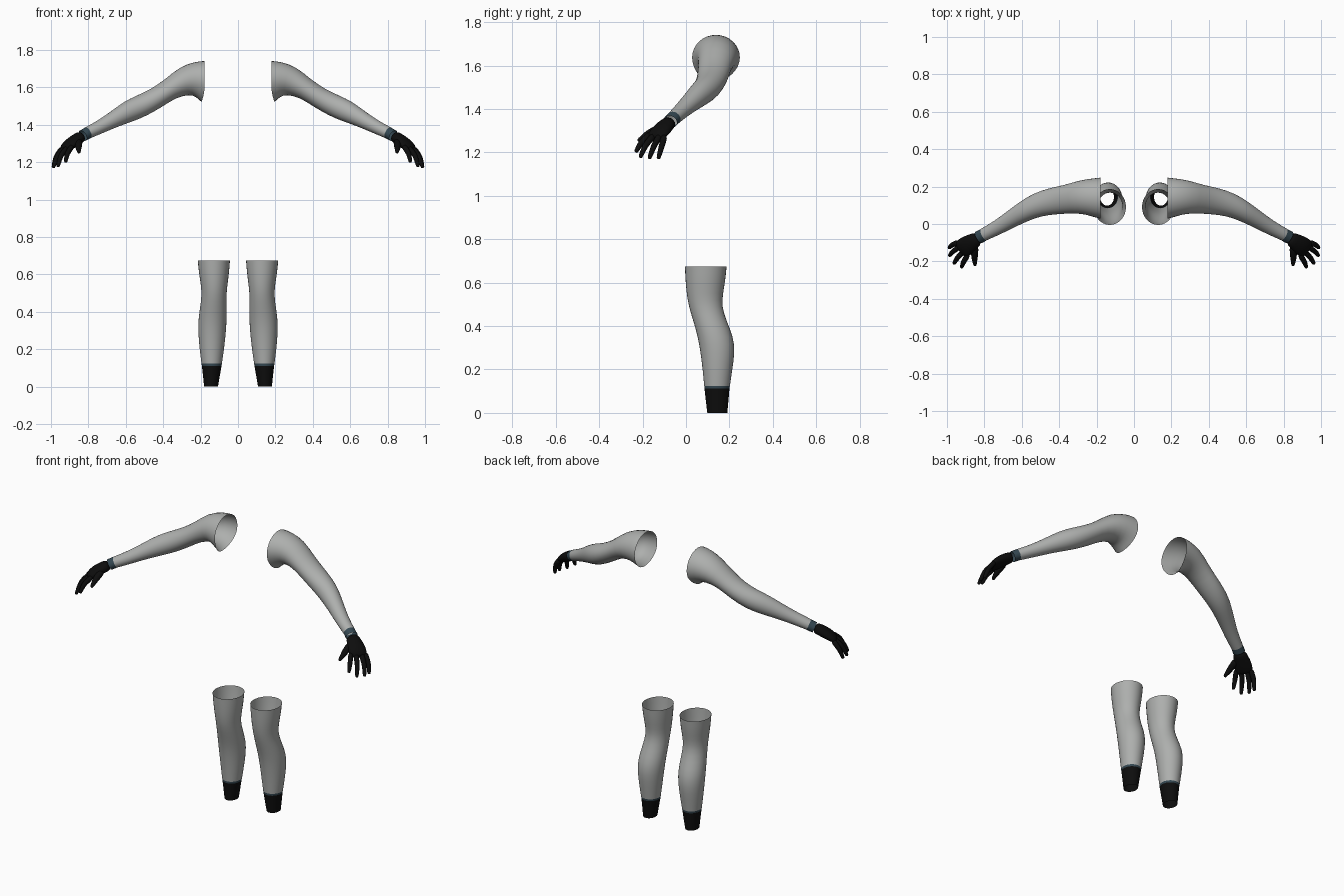
import bpy, math
from mathutils import Vector


def material(name, rgb):
    m = bpy.data.materials.new(name)
    m.diffuse_color = (*rgb, 1)
    return m


SKIN = material("grey skin", (0.42, 0.43, 0.42))
BAND = material("dark teal band", (0.035, 0.065, 0.085))
GLOVE = material("black glove", (0.004, 0.004, 0.004))


def loft(name, rings, mat, sides=16, caps=False):
    """Skin a tube over rings of (centre, tangent, half width, half height), mirrored in x."""
    verts, faces = [], []
    grow = 3 / (2 + math.cos(2 * math.pi / sides))   # offsets subdivision shrinkage
    for c, t, w, h in rings:
        t = Vector(t).normalized()
        side = Vector((-t.y, t.x, 0)).normalized() if abs(t.z) < 0.98 else Vector((1, 0, 0))
        up = t.cross(side)
        for i in range(sides):
            a = 2 * math.pi * i / sides
            verts.append(Vector(c) + side * (w * grow * math.cos(a)) + up * (h * grow * math.sin(a)))
    for r in range(len(rings) - 1):
        for i in range(sides):
            j = (i + 1) % sides
            faces.append((r * sides + i, r * sides + j, (r + 1) * sides + j, (r + 1) * sides + i))
    if caps:
        faces.append(tuple(reversed(range(sides))))
        faces.append(tuple(range((len(rings) - 1) * sides, len(rings) * sides)))
    me = bpy.data.meshes.new(name)
    me.from_pydata(verts, [], faces)
    me.materials.append(mat)
    for p in me.polygons:
        p.use_smooth = True
    ob = bpy.data.objects.new(name, me)
    bpy.context.collection.objects.link(ob)
    ob.modifiers.new("mirror", 'MIRROR').use_mirror_merge = False
    sub = ob.modifiers.new("smooth", 'SUBSURF')
    sub.levels = sub.render_levels = 1
    return ob


def path_rings(points, first_tangent=None):
    """Turn (x, y, z, half width, half height) into rings that follow the path."""
    cs = [Vector(p[:3]) for p in points]
    out = []
    for i, p in enumerate(points):
        t = cs[min(i + 1, len(cs) - 1)] - cs[max(i - 1, 0)]
        if i == 0 and first_tangent:
            t = Vector(first_tangent)
        out.append((cs[i], t, p[3], p[4]))
    return out


# Arm: shoulder opening to wrist, then wrist band, then palm on one shared path
arm_path = path_rings([
    (0.178, 0.138, 1.637, 0.110, 0.104),
    (0.225, 0.143, 1.645, 0.101, 0.094),
    (0.285, 0.145, 1.637, 0.089, 0.079),
    (0.360, 0.132, 1.595, 0.076, 0.056),
    (0.436, 0.123, 1.543, 0.072, 0.056),
    (0.520, 0.102, 1.500, 0.064, 0.060),
    (0.583, 0.070, 1.473, 0.056, 0.058),
    (0.650, 0.030, 1.437, 0.047, 0.046),
    (0.727, -0.018, 1.394, 0.039, 0.036),
    (0.802, -0.056, 1.358, 0.034, 0.032),
    (0.830, -0.072, 1.342, 0.035, 0.031),
    (0.860, -0.092, 1.325, 0.042, 0.030),
    (0.890, -0.113, 1.304, 0.052, 0.029),
    (0.917, -0.132, 1.281, 0.052, 0.023),
    (0.932, -0.142, 1.264, 0.040, 0.012),
], (1, 0, 0))
arm = loft("arm", arm_path[:10], SKIN)
# Armpit point at the lower edge of the shoulder opening
for v in arm.data.vertices[:16]:
    low = max(0, 1.575 - v.co.z)
    v.co += Vector((0.4 * low, -0.3 * low, -0.25 * low))
loft("wrist_band", arm_path[9:11], BAND)
loft("palm", arm_path[10:], GLOVE, caps=True)

# Fingers: knuckle, middle joint, tip
digits = {
    "index_finger": ((0.886, -0.160, 1.288), (0.913, -0.206, 1.247), (0.922, -0.232, 1.200)),
    "middle_finger": ((0.908, -0.143, 1.284), (0.948, -0.185, 1.236), (0.963, -0.212, 1.175)),
    "ring_finger": ((0.926, -0.118, 1.282), (0.970, -0.148, 1.230), (0.987, -0.170, 1.170)),
    "little_finger": ((0.938, -0.098, 1.280), (0.974, -0.112, 1.228), (0.989, -0.128, 1.170)),
    "thumb": ((0.850, -0.115, 1.315), (0.853, -0.178, 1.282), (0.850, -0.222, 1.252)),
}
for name, (a, b, c) in digits.items():
    a, b, c = Vector(a), Vector(b), Vector(c)
    k = 1.3 if name == "thumb" else 1.0
    steps = [(a, 0.015 * k), (a.lerp(b, 0.6), 0.0145 * k), (b, 0.0135 * k),
             (b.lerp(c, 0.6), 0.0115), (b.lerp(c, 0.95), 0.009), (c, 0.005)]
    loft(name, path_rings([(*p, r, r) for p, r in steps]), GLOVE, sides=10, caps=True)

# Leg: height, then x range and y range of each ring
leg_rows = [
    (0.000, 0.107, 0.181, 0.098, 0.190),
    (0.060, 0.097, 0.187, 0.091, 0.196),
    (0.112, 0.088, 0.193, 0.085, 0.200),
    (0.124, 0.086, 0.195, 0.084, 0.202),
    (0.200, 0.075, 0.205, 0.077, 0.213),
    (0.280, 0.066, 0.212, 0.067, 0.225),
    (0.350, 0.061, 0.213, 0.055, 0.218),
    (0.420, 0.061, 0.203, 0.035, 0.188),
    (0.490, 0.063, 0.193, 0.013, 0.164),
    (0.550, 0.056, 0.199, 0.003, 0.170),
    (0.610, 0.048, 0.209, -0.002, 0.181),
    (0.675, 0.043, 0.215, -0.005, 0.187),
]
leg = [(((a + b) / 2, (c + d) / 2, z), (0, 0, 1), (b - a) / 2, (d - c) / 2)
       for z, a, b, c, d in leg_rows]
loft("ankle_cover", leg[:3], GLOVE)
loft("ankle_band", leg[2:4], BAND)
loft("leg", leg[3:], SKIN)
